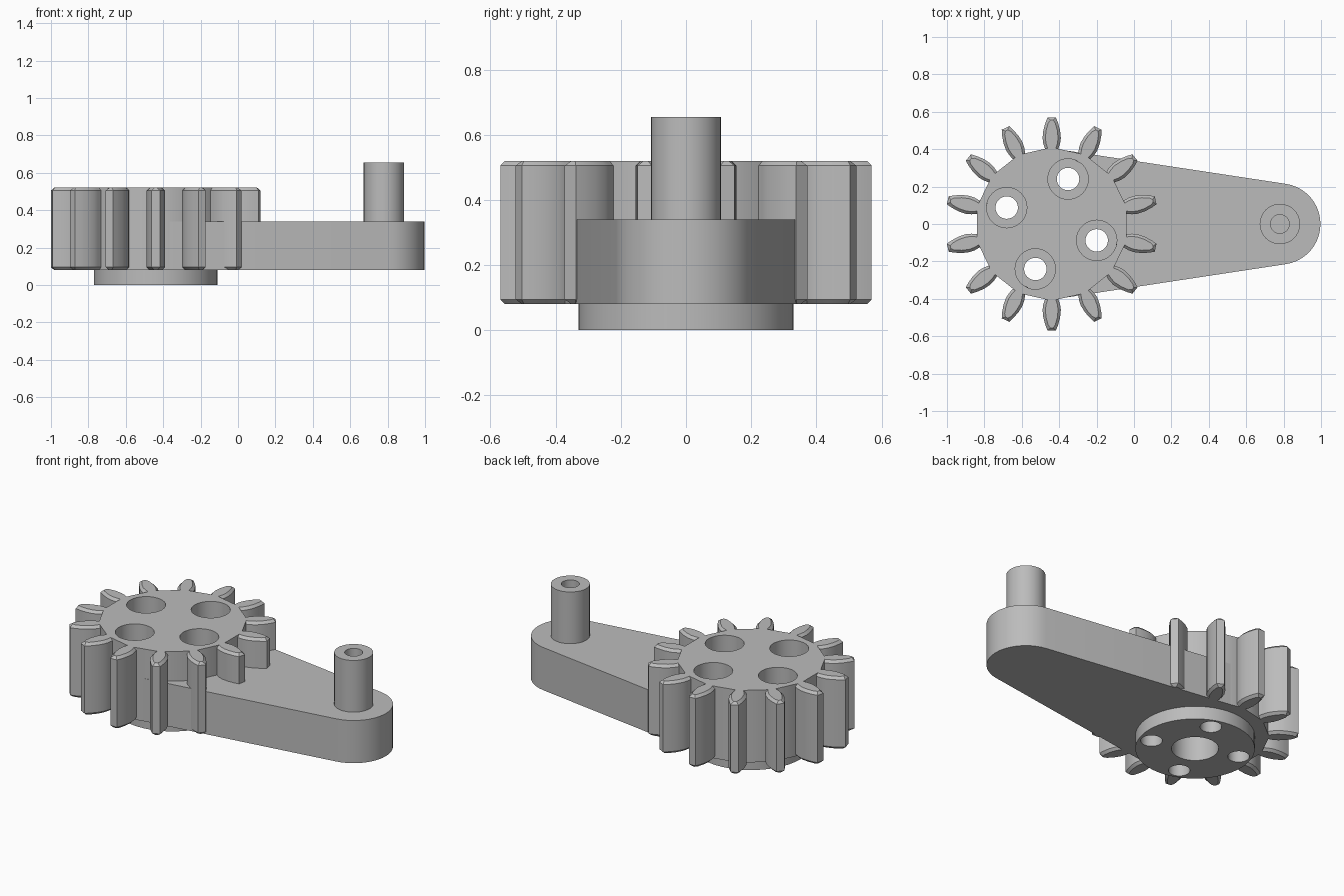
import bpy, bmesh
from math import sin, cos, pi, radians, asin, tau
from mathutils import Matrix, Vector

if "Cube" in bpy.data.objects:
    bpy.data.objects.remove(bpy.data.objects["Cube"], do_unlink=True)

GEAR_X, PIN_X = -0.44, 0.78
BASE, GEAR_TOP, ARM_TOP = 0.08, 0.52, 0.34
TEETH = 14
STEP = tau / TEETH

grey = bpy.data.materials.new("plain_grey")
grey.use_nodes = True
colour = (0.5, 0.5, 0.5, 1)
grey.diffuse_color = colour
grey.node_tree.nodes["Principled BSDF"].inputs["Base Color"].default_value = colour


def finish(name, bm):
    bmesh.ops.recalc_face_normals(bm, faces=bm.faces[:])
    mesh = bpy.data.meshes.new(name)
    bm.to_mesh(mesh)
    bm.free()
    mesh.materials.append(grey)
    obj = bpy.data.objects.new(name, mesh)
    bpy.context.collection.objects.link(obj)
    return obj


def loft(bm, rings):
    """Skin a stack of equal point rings and cap both ends."""
    loops = [[bm.verts.new(p) for p in ring] for ring in rings]
    n = len(loops[0])
    for a, b in zip(loops, loops[1:]):
        for i in range(n):
            j = (i + 1) % n
            bm.faces.new((a[i], a[j], b[j], b[i]))
    bm.faces.new(loops[0][::-1])
    bm.faces.new(loops[-1])


def turned(bm, profile, x, y=0, sides=48, start=0):
    """Solid of revolution from (radius, height) pairs."""
    loft(bm, [[(x + r * cos(start + tau * i / sides), y + r * sin(start + tau * i / sides), z)
               for i in range(sides)] for r, z in profile])


def activate(obj):
    bpy.ops.object.select_all(action="DESELECT")
    obj.select_set(True)
    bpy.context.view_layer.objects.active = obj


def cut(obj, cutter):
    activate(obj)
    mod = obj.modifiers.new("holes", "BOOLEAN")
    mod.operation, mod.solver, mod.object = "DIFFERENCE", "EXACT", cutter
    bpy.ops.object.modifier_apply(modifier=mod.name)


def smooth(obj):
    activate(obj)
    bpy.ops.object.shade_smooth_by_angle(angle=radians(30))


# Gear body, with flats between the teeth
bm = bmesh.new()
root = 0.40 / cos(STEP / 2)
turned(bm, [(root, BASE), (root, GEAR_TOP)], GEAR_X, sides=TEETH, start=pi / 2)
gear_body = finish("gear_body", bm)

# Teeth: waisted base, swollen middle, narrow tip, chamfered ends
half = [(0.36, 0.033), (0.40, 0.035), (0.43, 0.045), (0.46, 0.049),
        (0.50, 0.045), (0.54, 0.034), (0.57, 0.022)]
chamfer = 0.015
bm = bmesh.new()
for k in range(TEETH):
    turn = Matrix.Translation((GEAR_X, 0, 0)) @ Matrix.Rotation(pi / 2 + k * STEP, 4, "Z")

    def ring(z, inset):
        right = [(r - inset * (r > 0.56), w - inset) for r, w in half]
        outline = [(r, -w) for r, w in right] + [(r, w) for r, w in reversed(right)]
        return [turn @ Vector((r, w, z)) for r, w in outline]

    loft(bm, [ring(BASE, chamfer), ring(BASE + chamfer, 0),
              ring(GEAR_TOP - chamfer, 0), ring(GEAR_TOP, chamfer)])
gear_teeth = finish("gear_teeth", bm)

# Hub disc under the gear
bm = bmesh.new()
turned(bm, [(0.33, 0), (0.33, BASE + 0.03)], GEAR_X, sides=64)
hub_disc = finish("hub_disc", bm)

# Tapered arm: two circles joined by their tangents, with rounded rims
big, small = 0.40, 0.217
lean = pi / 2 - asin((big - small) / (PIN_X - GEAR_X))
N = 20
outline = [(PIN_X + small * cos(a), small * sin(a))
           for a in [-lean + 2 * lean * i / N for i in range(N + 1)]]
outline += [(GEAR_X + big * cos(a), big * sin(a))
            for a in [lean + 2 * (pi - lean) * i / N for i in range(N + 1)]]
bm = bmesh.new()
loft(bm, [[(x, y, z) for x, y in outline] for z in (BASE, ARM_TOP)])
rims = [e for e in bm.edges if abs(e.verts[0].co.z - e.verts[1].co.z) < 1e-5]
bmesh.ops.bevel(bm, geom=rims, offset=0.042, segments=5, profile=0.5, affect="EDGES")
arm = finish("arm", bm)

# Crank pin with a blind hole in its end
bm = bmesh.new()
turned(bm, [(0.108, ARM_TOP - 0.03), (0.108, 0.655), (0.05, 0.655), (0.05, 0.5)],
       PIN_X, sides=32)
crank_pin = finish("crank_pin", bm)

# Counterbored screw holes and the blind shaft bore
bm = bmesh.new()
for k in range(4):
    a = radians(70 + 90 * k)
    turned(bm, [(0.06, -0.1), (0.06, 0.22), (0.108, 0.22), (0.108, 0.7)],
           GEAR_X + 0.256 * cos(a), 0.256 * sin(a), sides=32)
turned(bm, [(0.13, -0.1), (0.13, 0.28)], GEAR_X)
cutter = finish("hole_cutter", bm)
cutter.hide_render = True
for part in (gear_body, hub_disc, arm):
    cut(part, cutter)
bpy.data.objects.remove(cutter, do_unlink=True)

for part in (gear_body, gear_teeth, hub_disc, arm, crank_pin):
    smooth(part)
